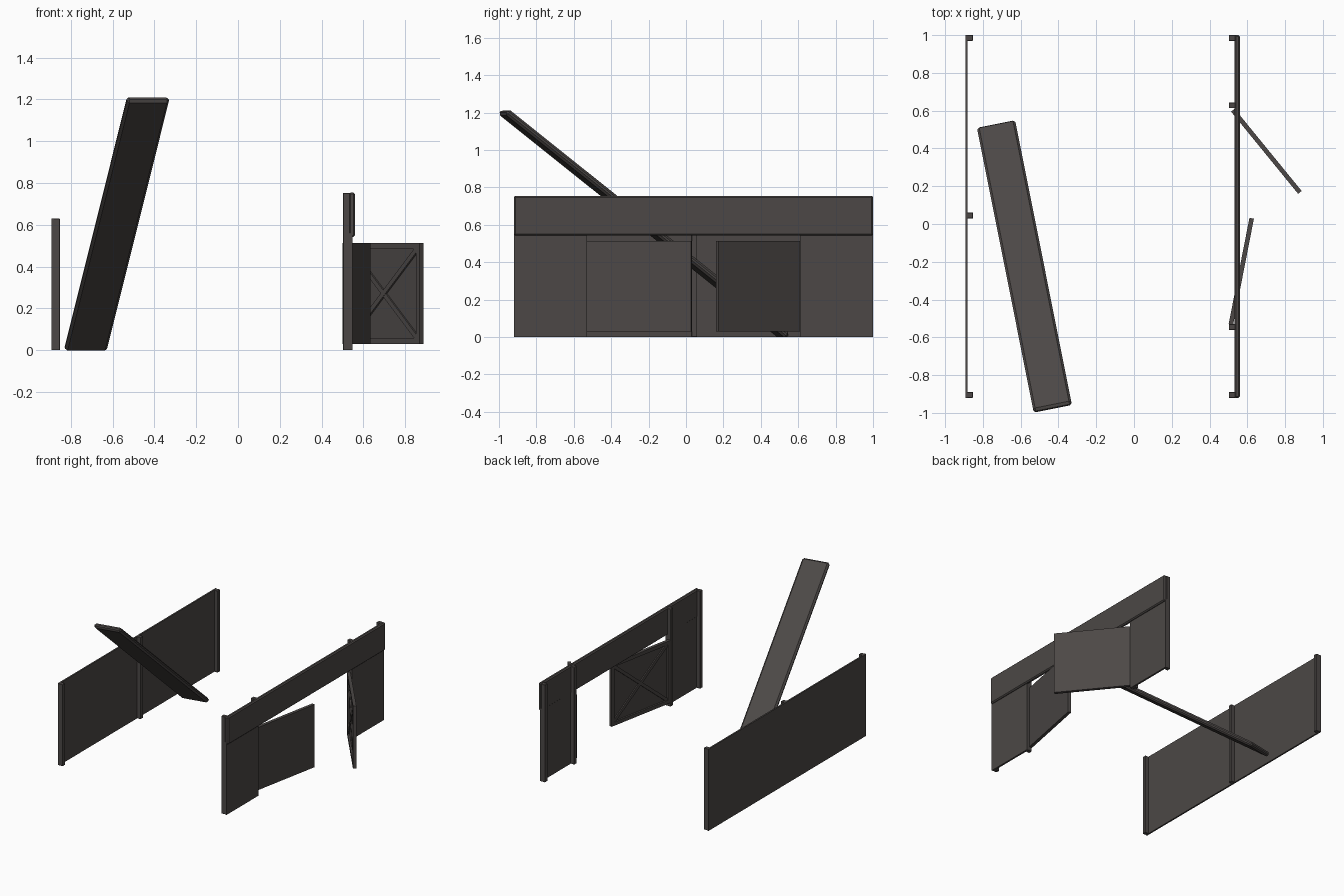
import bpy, bmesh, math
from mathutils import Vector, Matrix

if "Cube" in bpy.data.objects:
    bpy.data.objects.remove(bpy.data.objects["Cube"])

mat = bpy.data.materials.new("charcoal_wood")
mat.diffuse_color = (0.072, 0.064, 0.061, 1)
mat.use_nodes = True
mat.node_tree.nodes["Principled BSDF"].inputs["Base Color"].default_value = mat.diffuse_color


def box(name, lo, hi, frame=None, bevel=0.0):
    """Box between two corners, optionally placed in a local frame."""
    lo, hi = Vector(lo), Vector(hi)
    bm = bmesh.new()
    bmesh.ops.create_cube(bm, size=1)
    for v in bm.verts:
        v.co = Vector(((lo[i] + hi[i]) / 2 + v.co[i] * (hi[i] - lo[i])) for i in range(3))
    if bevel:
        bmesh.ops.bevel(bm, geom=bm.edges[:], offset=bevel, segments=1, affect='EDGES')
    if frame:
        bm.transform(frame)
    bmesh.ops.recalc_face_normals(bm, faces=bm.faces[:])
    me = bpy.data.meshes.new(name)
    bm.to_mesh(me)
    bm.free()
    me.materials.append(mat)
    ob = bpy.data.objects.new(name, me)
    bpy.context.collection.objects.link(ob)
    return ob


def axes(x, y, z, origin):
    m = Matrix((x, y, z)).transposed().to_4x4()
    m.translation = Vector(origin)
    return m


Y0, Y1 = -0.92, 1.0

# Rear fence: thin sheet with three posts on its inner side
box("fence_panel", (-0.893, Y0, 0), (-0.881, Y1, 0.63))
for y in (Y0, 0.03, 0.97):
    box("fence_post", (-0.893, y, 0), (-0.852, y + 0.03, 0.63), bevel=0.002)

# Gate wall: two side sheets, header board and four posts
box("gate_panel_near", (0.533, Y0, 0), (0.547, -0.53, 0.56))
box("gate_panel_far", (0.533, 0.61, 0), (0.547, Y1, 0.56))
box("gate_header", (0.531, Y0, 0.542), (0.56, Y1, 0.755), bevel=0.008)
for y in (Y0, -0.56, 0.613, 0.97):
    box("gate_post", (0.502, y, 0), (0.536, y + 0.03, 0.752), bevel=0.002)


def door(name, hinge, free):
    """Door leaf: plain sheet outside, rim and crossed braces inside."""
    a, b = Vector((*hinge, 0)), Vector((*free, 0))
    x, z = (b - a).normalized(), Vector((0, 0, 1))
    y = z.cross(x)
    if y.x < 0:                      # local +y points outward
        y = -y
    fr = axes(x, y, z, a)
    L, z0, z1, w = (b - a).length, 0.03, 0.513, 0.028
    inner, face = -0.013, 0.002
    box(name + "_sheet", (0, 0, z0), (L, 0.011, z1), fr)
    for za in (z0, z1 - w):
        box(name + "_rail", (0, inner, za), (L, face, za + w), fr)
    for xa in (0, L - w):
        box(name + "_stile", (xa, inner, z0 + w), (xa + w, face, z1 - w), fr)
    # Diagonal braces
    dx, dz = L - 2 * w, z1 - z0 - 2 * w
    h, ang = math.hypot(dx, dz) / 2 - 0.004, math.atan2(dz, dx)
    for s, depth in ((1, -0.010), (-1, -0.009)):
        rot = Matrix.Translation((L / 2, 0, (z0 + z1) / 2)) @ Matrix.Rotation(-s * ang, 4, 'Y')
        box(name + "_brace", (-h, depth, -0.012), (h, face, 0.012), fr @ rot)


door("door_far", (0.524, 0.603), (0.879, 0.168))
door("door_near", (0.514, -0.532), (0.624, 0.03))

# Long leaning plank
p, q = Vector((-0.728, 0.517, 0.012)), Vector((-0.432, -0.966, 1.197))
d = (q - p).normalized()
side = Vector((-d.y, d.x, 0)).normalized()
up = side.cross(d) if side.cross(d).z > 0 else d.cross(side)
L = (q - p).length
box("plank", (-0.012, -0.103, -0.017), (L + 0.012, 0.103, 0.017),
    axes(d, side, up, p), bevel=0.012)
